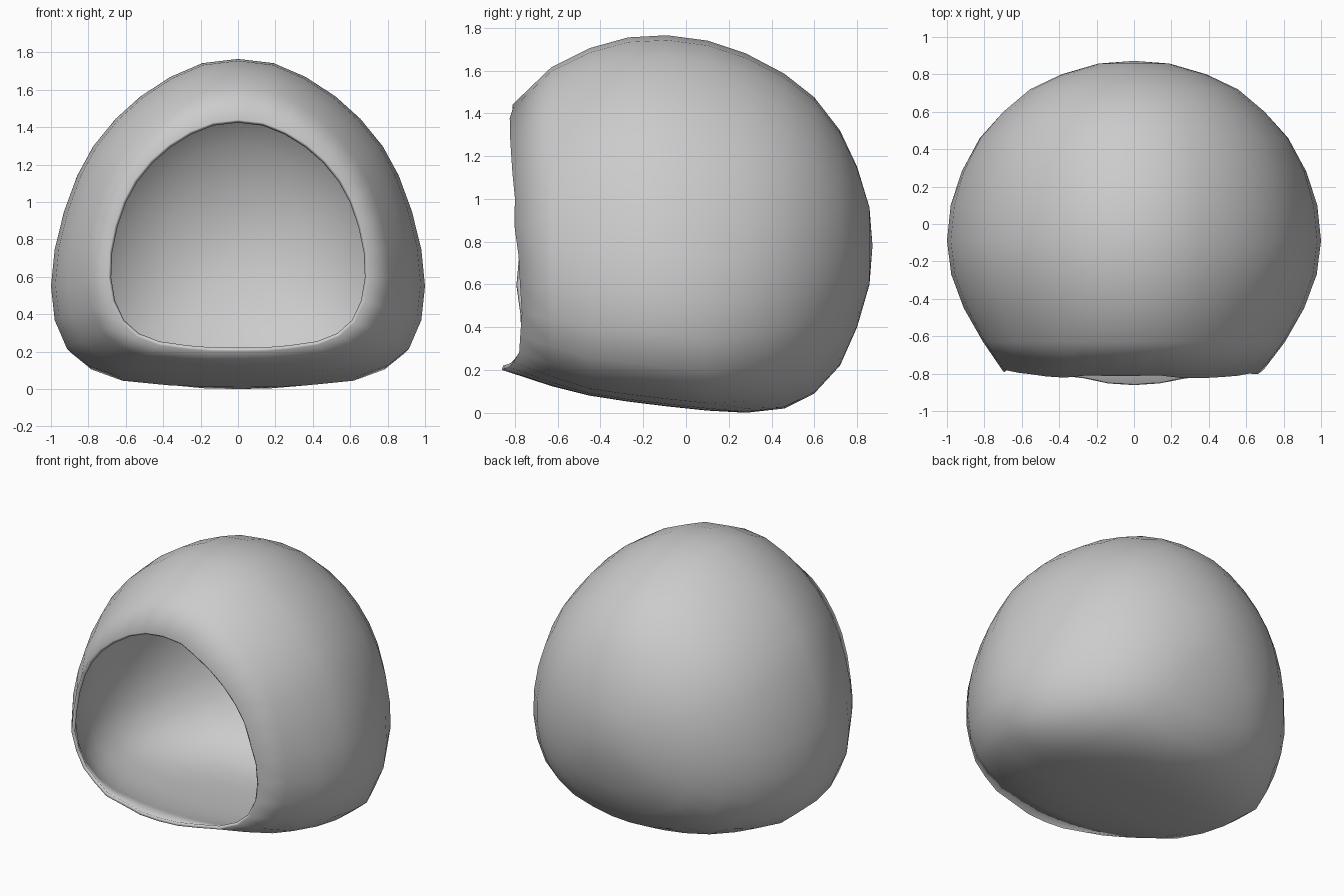
import bpy, bmesh, math, random

if "Cube" in bpy.data.objects:
    bpy.data.objects.remove(bpy.data.objects["Cube"])

random.seed(4)

# Half cross-section, bottom to top: (half width fraction, height fraction)
half = [(0, 0), (.2, .001), (.38, .006), (.63, .02), (.80, .055), (.915, .108),
        (.98, .195), (1, .3), (.98, .414), (.93, .53), (.86, .64), (.775, .73),
        (.655, .815), (.52, .885), (.36, .945), (.19, .987), (0, 1)]

# Stations from back to front: (y, half width, bottom z, top z)
stations = [(.858, .19, .60, .96), (.80, .39, .40, 1.15), (.72, .56, .22, 1.32),
            (.60, .705, .09, 1.475), (.46, .83, .02, 1.585), (.28, .925, 0, 1.68),
            (.10, .98, .01, 1.74), (-.09, 1, .03, 1.765), (-.27, .977, .052, 1.755),
            (-.45, .91, .08, 1.705), (-.63, .81, .125, 1.615), (-.79, .70, .178, 1.44)]


def section(y):
    """Full loop of (x, f), becoming rounder towards the back and the opening."""
    t = max(0, (y - .1) / .76 * .8, (-y - .45) / .34 * .3)
    pts = []
    for k, (x, f) in enumerate(half):
        a = math.pi * k / 16
        pts.append((x + (math.sin(a) - x) * t, f + ((1 - math.cos(a)) / 2 - f) * t))
    return pts + [(-x, f) for x, f in pts[-2:0:-1]]


# Hollow dome shell, open at the front
bm = bmesh.new()
pole = bm.verts.new((0, .872, .78))
rings = []
for i, (y, w, b, t) in enumerate(stations):
    ring = []
    for x, f in section(y):
        yy, z = y, b + f * (t - b)
        if i == len(stations) - 1:
            # uneven torn rim: lip forward at the bottom, slightly at the top
            lip = .09 * max(0, 1 - f / .08) * (1 - .5 * abs(x))
            yy += .025 - lip - .055 * f + random.uniform(-.012, .012)
            z += .25 * lip
        ring.append(bm.verts.new((x * w, yy, z)))
    rings.append(ring)

n = len(rings[0])
for j in range(n):
    bm.faces.new((pole, rings[0][j], rings[0][(j + 1) % n]))
for r, s in zip(rings, rings[1:]):
    for j in range(n):
        k = (j + 1) % n
        bm.faces.new((r[j], s[j], s[k], r[k]))
bmesh.ops.recalc_face_normals(bm, faces=bm.faces)
# make sure the normals point outwards
bm.faces.ensure_lookup_table()
if bm.faces[0].normal.y < 0:
    bmesh.ops.reverse_faces(bm, faces=bm.faces)
for f in bm.faces:
    f.smooth = True

mesh = bpy.data.meshes.new("dome_shell")
bm.to_mesh(mesh)
bm.free()
shell = bpy.data.objects.new("dome_shell", mesh)
bpy.context.collection.objects.link(shell)

# Thin wall
wall = shell.modifiers.new("wall", 'SOLIDIFY')
wall.thickness = .022
wall.offset = -1
